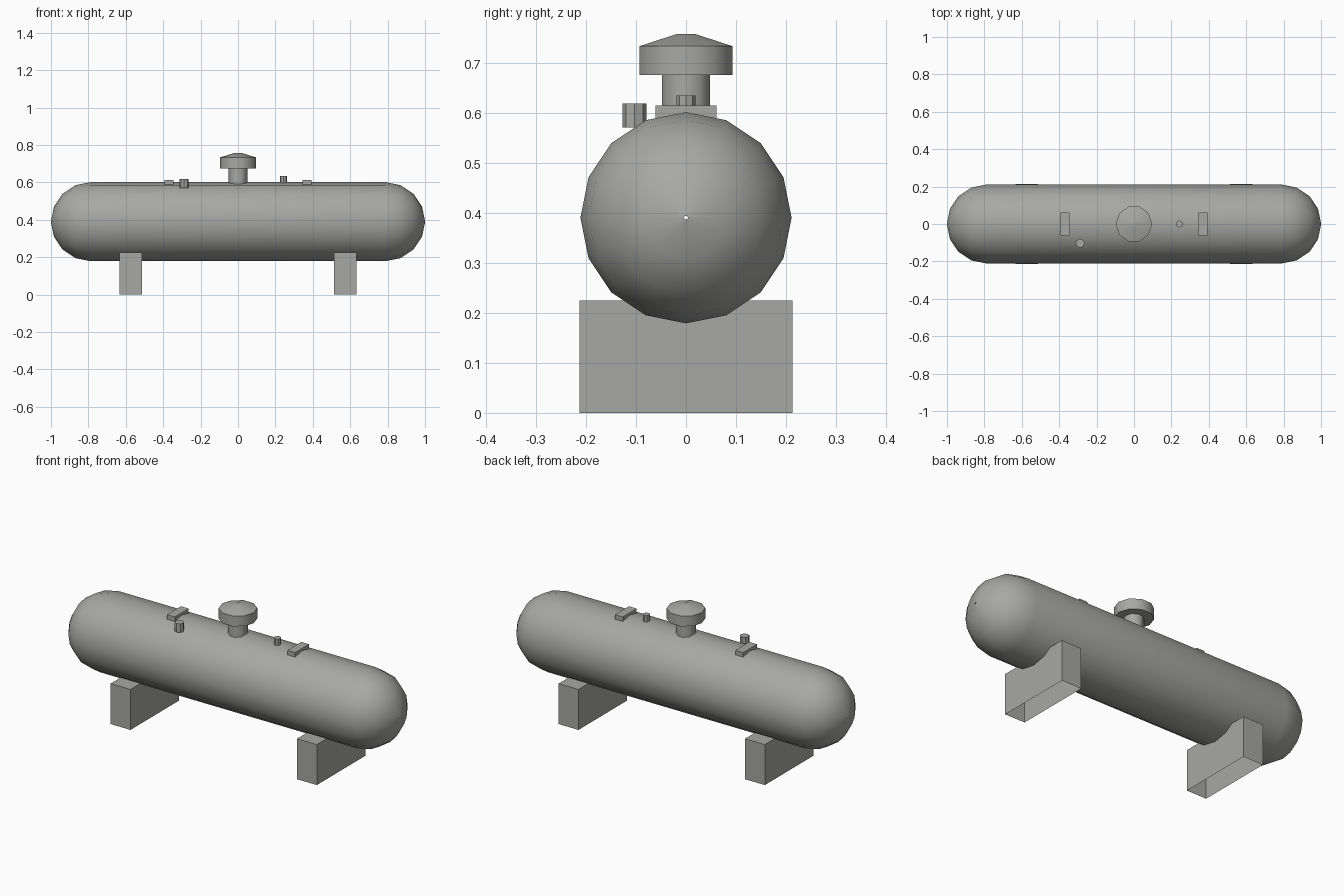
import bpy, bmesh
from math import sin, cos, pi, radians
from mathutils import Matrix

if "Cube" in bpy.data.objects:
    bpy.data.objects.remove(bpy.data.objects["Cube"], do_unlink=True)

grey = bpy.data.materials.new("painted steel grey")
grey.use_nodes = True
colour = (0.39, 0.39, 0.38, 1)
grey.diffuse_color = colour
grey.node_tree.nodes["Principled BSDF"].inputs["Base Color"].default_value = colour


def finish(name, bm, smooth=None):
    bmesh.ops.recalc_face_normals(bm, faces=bm.faces)
    mesh = bpy.data.meshes.new(name)
    bm.to_mesh(mesh)
    bm.free()
    mesh.materials.append(grey)
    obj = bpy.data.objects.new(name, mesh)
    bpy.context.collection.objects.link(obj)
    if smooth:
        bpy.ops.object.select_all(action='DESELECT')
        obj.select_set(True)
        bpy.context.view_layer.objects.active = obj
        bpy.ops.object.shade_smooth_by_angle(angle=radians(smooth))
    return obj


def lathe(name, profile, sides, place, caps=True, smooth=40):
    """Turn (radius, height) pairs around z, then apply a placing matrix."""
    bm = bmesh.new()
    rings = [[bm.verts.new((r * cos(2 * pi * i / sides), r * sin(2 * pi * i / sides), h))
              for i in range(sides)] for r, h in profile]
    for a, b in zip(rings, rings[1:]):
        for i in range(sides):
            j = (i + 1) % sides
            bm.faces.new((a[i], a[j], b[j], b[i]))
    if caps:
        bm.faces.new(rings[0])
        bm.faces.new(rings[-1])
    bm.transform(place)
    return finish(name, bm, smooth)


def box(name, centre, size, open_bottom=False):
    bm = bmesh.new()
    bmesh.ops.create_cube(bm, size=1)
    bm.transform(Matrix.Translation(centre) @ Matrix.Diagonal((*size, 1)))
    if open_bottom:
        bm.normal_update()
        low = [f for f in bm.faces if f.normal.z < -0.9]
        bmesh.ops.delete(bm, geom=low, context='FACES_ONLY')
    return finish(name, bm)


# Tank: cylinder with domed ends and a pinhole at each pole
R, HALF, AXIS = 0.211, 0.789, 0.39
dome = [(R * cos(k * pi / 8), HALF + R * sin(k * pi / 8)) for k in range(4)] + [(0.004, 1.0)]
profile = [(r, -h) for r, h in reversed(dome)] + dome
lathe("tank", profile, 16,
      Matrix.Translation((0, 0, AXIS)) @ Matrix.Rotation(pi / 2, 4, 'Y'), caps=False, smooth=60)

# Saddles and top lugs, mirrored left and right
for side, s in (("left", 1), ("right", -1)):
    box(side + "_saddle", (s * 0.573, 0, 0.1125), (0.122, 0.426, 0.225), open_bottom=True)
    box(side + "_lug", (s * 0.37, 0, 0.599), (0.048, 0.122, 0.03))

# Manway dome: neck with a wide, conical cap
lathe("manway_neck", [(0.05, 0.58), (0.05, 0.68)], 10, Matrix())
lathe("manway_cap", [(0.0975, 0.675), (0.0975, 0.733), (0.02, 0.757)], 10, Matrix(), smooth=37)

# Small fittings
lathe("relief_valve", [(0.019, 0.585), (0.019, 0.634)], 8, Matrix.Translation((0.243, 0, 0)), smooth=30)
lathe("filler_valve", [(0.024, 0.57), (0.024, 0.618)], 8, Matrix.Translation((-0.288, -0.103, 0)), smooth=30)
